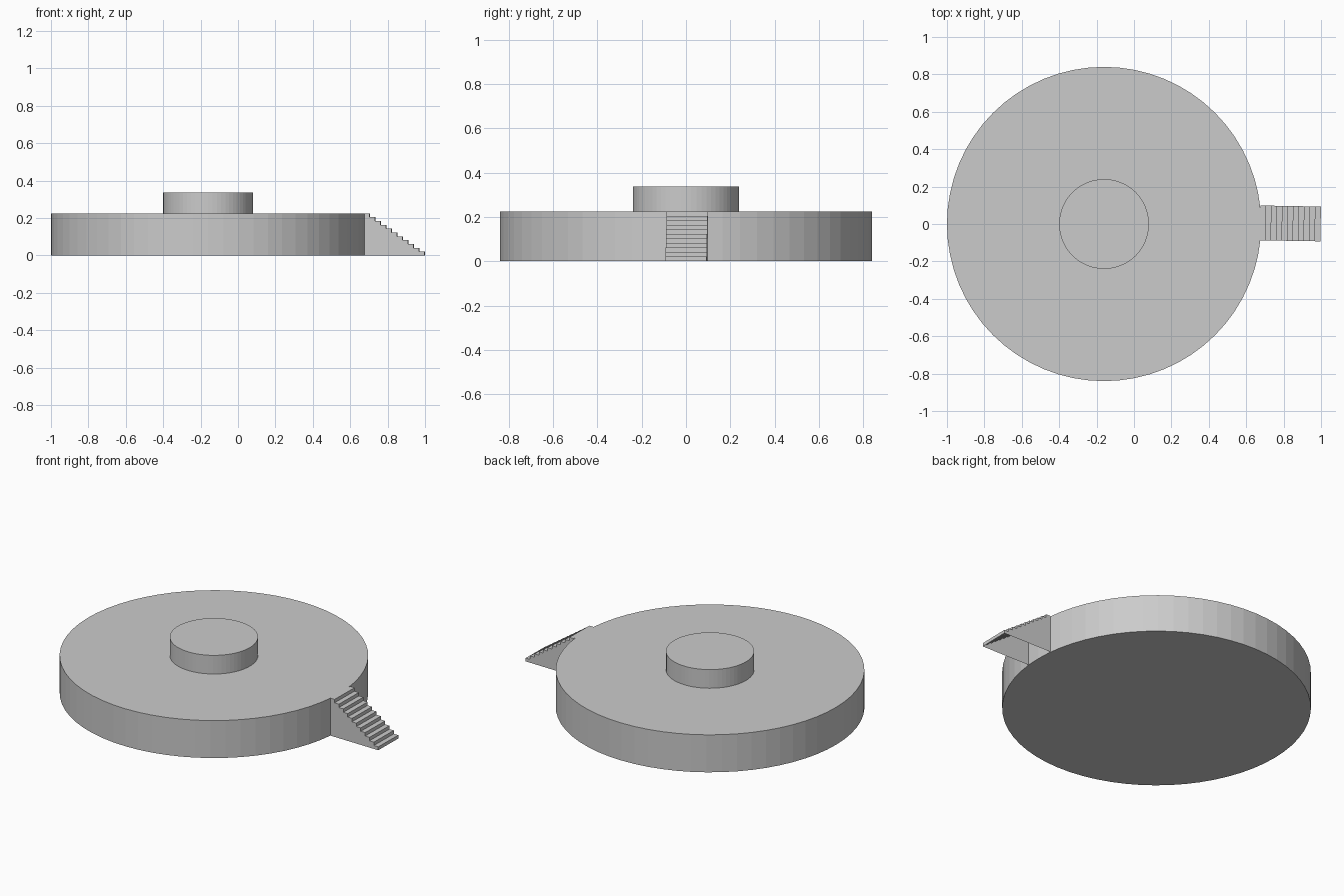
import bpy
import bmesh
import math
from mathutils import Matrix

if "Cube" in bpy.data.objects:
    bpy.data.objects.remove(bpy.data.objects["Cube"])

# Single plain grey
grey = bpy.data.materials.new("plain_grey")
grey.use_nodes = True
colour = (0.6, 0.6, 0.6, 1)
grey.diffuse_color = colour
grey.node_tree.nodes["Principled BSDF"].inputs["Base Color"].default_value = colour

CENTRE_X = -0.16
DECK_TOP = 0.225


def add_object(name, bm):
    bmesh.ops.recalc_face_normals(bm, faces=bm.faces)
    mesh = bpy.data.meshes.new(name)
    bm.to_mesh(mesh)
    bm.free()
    mesh.materials.append(grey)
    obj = bpy.data.objects.new(name, mesh)
    bpy.context.collection.objects.link(obj)
    return obj


def add_disc(name, radius, bottom, top):
    bm = bmesh.new()
    bmesh.ops.create_cone(
        bm, cap_ends=True, segments=64, radius1=radius, radius2=radius,
        depth=top - bottom,
        matrix=Matrix.Translation((CENTRE_X, 0, (top + bottom) / 2)))
    return add_object(name, bm)


# Round platform and the smaller drum on top
add_disc("platform", 0.84, 0, DECK_TOP)
add_disc("centre_drum", 0.24, DECK_TOP, 0.337)

# Staircase: stepped sheet with two side walls, open underneath
STEPS = 11
INNER, OUTER, HALF_WIDTH = 0.675, 0.998, 0.093
run = (OUTER - INNER) / STEPS
rise = DECK_TOP / STEPS

profile = [(INNER, DECK_TOP)]
for i in range(STEPS):
    x = INNER + (i + 1) * run
    z = DECK_TOP - i * rise
    profile += [(x, z), (x, z - rise)]

bm = bmesh.new()
sides = [[bm.verts.new((x, y, z)) for x, z in profile]
         for y in (-HALF_WIDTH, HALF_WIDTH)]
front, back = sides
for i in range(len(profile) - 1):
    bm.faces.new((front[i], front[i + 1], back[i + 1], back[i]))
for wall in sides:
    y = wall[0].co.y
    foot = bm.verts.new((INNER, y, 0))
    bm.faces.new(wall + [foot])
# The flight sits very slightly askew
bm.transform(Matrix.Translation((0.84, 0.003, 0))
             @ Matrix.Rotation(math.radians(-1), 4, "Z")
             @ Matrix.Translation((-0.84, 0, 0)))
add_object("staircase", bm)
